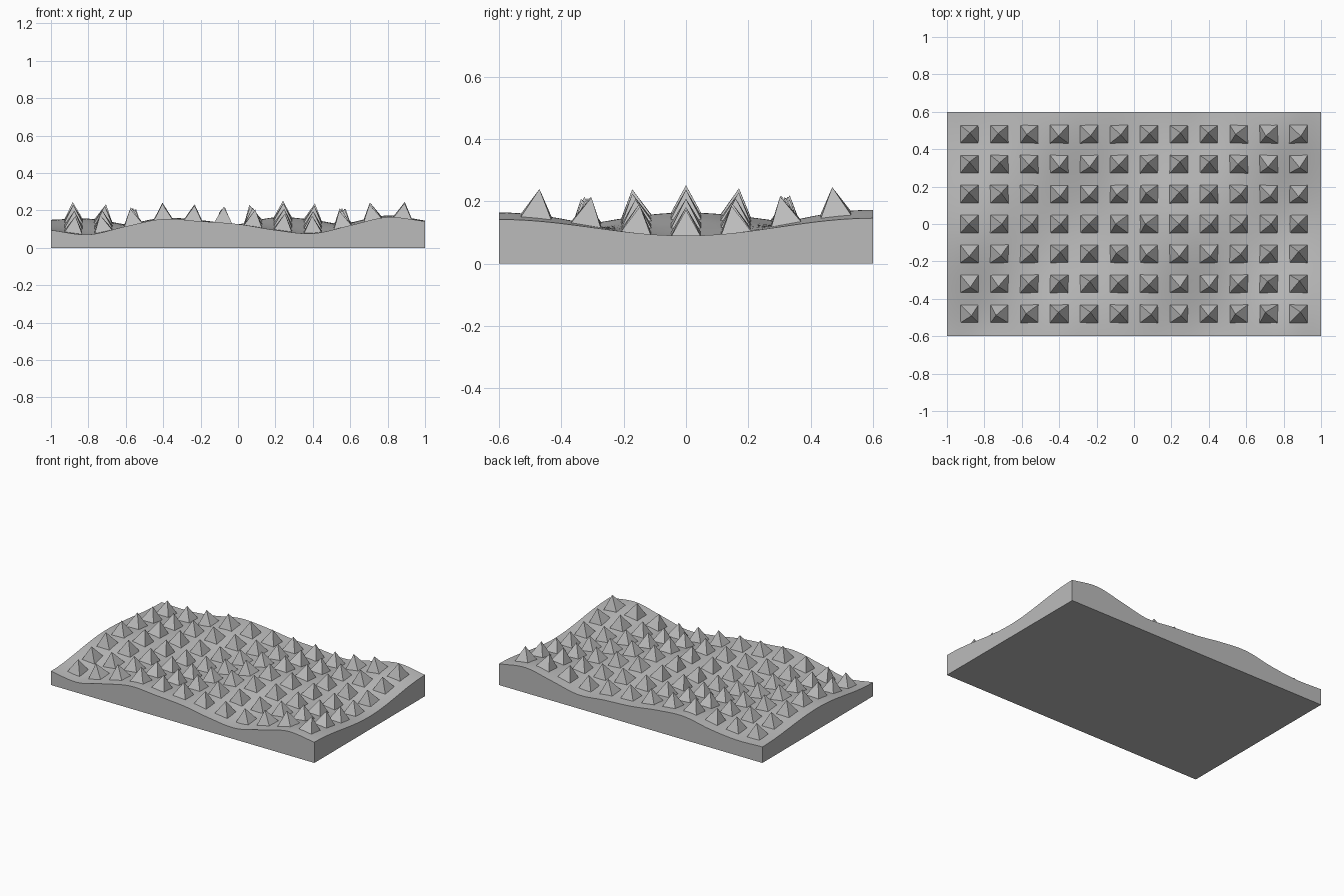
import bpy, bmesh, math
from mathutils import Vector

cube = bpy.data.objects.get("Cube")
if cube:
    bpy.data.objects.remove(cube, do_unlink=True)

LENGTH, WIDTH = 2.0, 1.2
PITCH, SPIKE_HALF, SPIKE_HEIGHT = 0.16, 0.05, 0.088

# Height profiles along x, in thousandths, evenly spaced from left end to right end
FRONT = [95, 71, 115, 154, 142, 127, 95, 77, 120, 164, 142]
MIDDLE = [150, 156, 125, 92, 88, 125, 163, 150, 115, 86, 90]
BACK = [110, 105, 125, 160, 148, 122, 110, 95, 135, 173, 146]


def spline(values, t):
    """Smooth curve through evenly spaced values, t from 0 to 1."""
    last = len(values) - 1
    s = min(max(t, 0), 1) * last
    i = min(int(s), last - 1)
    f = s - i
    b, c = values[i], values[i + 1]
    a = values[i - 1] if i > 0 else 2 * b - c
    d = values[i + 2] if i + 2 <= last else 2 * c - b
    return b + f * ((c - a) + f * ((2 * a - 5 * b + 4 * c - d)
                    + f * (3 * (b - c) + d - a))) / 2


def height(x, y):
    """Wavy surface: blend from the middle profile to the nearer edge profile."""
    t = x / LENGTH + 0.5
    edge = FRONT if y < 0 else BACK
    w = (1 - math.cos(math.pi * abs(y) / (WIDTH / 2))) / 2
    return (spline(MIDDLE, t) * (1 - w) + spline(edge, t) * w) / 1000


def normal(x, y, e=0.01):
    return Vector((height(x - e, y) - height(x + e, y),
                   height(x, y - e) - height(x, y + e), 2 * e)).normalized()


def make_object(name, bm, material):
    bmesh.ops.recalc_face_normals(bm, faces=bm.faces)
    mesh = bpy.data.meshes.new(name)
    bm.to_mesh(mesh)
    bm.free()
    mesh.materials.append(material)
    obj = bpy.data.objects.new(name, mesh)
    bpy.context.collection.objects.link(obj)
    return obj


grey = bpy.data.materials.new("plain grey")
grey.use_nodes = True
grey.diffuse_color = (0.5, 0.5, 0.5, 1)
grey.node_tree.nodes["Principled BSDF"].inputs["Base Color"].default_value = grey.diffuse_color

# Slab with a wavy top, straight sides and a flat underside
bm = bmesh.new()
bmesh.ops.create_grid(bm, x_segments=100, y_segments=60, size=1)
for v in bm.verts:
    v.co.x *= LENGTH / 2
    v.co.y *= WIDTH / 2
    v.co.z = height(v.co.x, v.co.y)
rim = [e for e in bm.edges if e.is_boundary]
skirt = bmesh.ops.extrude_edge_only(bm, edges=rim)["geom"]
for v in skirt:
    if isinstance(v, bmesh.types.BMVert):
        v.co.z = 0
bottom = [e for e in skirt if isinstance(e, bmesh.types.BMEdge) and e.is_boundary]
bmesh.ops.contextual_create(bm, geom=bottom)
slab = make_object("wavy_slab", bm, grey)
bpy.ops.object.select_all(action='DESELECT')
slab.select_set(True)
bpy.context.view_layer.objects.active = slab
bpy.ops.object.shade_smooth_by_angle(angle=math.radians(35))

# Rows of square pyramids standing square to the surface
bm = bmesh.new()
for col in range(12):
    for row in range(7):
        x, y = (col - 5.5) * PITCH, (row - 3) * PITCH
        base = Vector((x, y, height(x, y)))
        up = normal(x, y)
        turn = Vector((0, 0, 1)).rotation_difference(up)
        corners = [bm.verts.new(base + turn @ Vector((sx * SPIKE_HALF, sy * SPIKE_HALF, -0.004)))
                   for sx, sy in ((-1, -1), (1, -1), (1, 1), (-1, 1))]
        tip = bm.verts.new(base + up * SPIKE_HEIGHT)
        bm.faces.new(corners[::-1])
        for i in range(4):
            bm.faces.new((corners[i], corners[(i + 1) % 4], tip))
make_object("surface_spikes", bm, grey)
